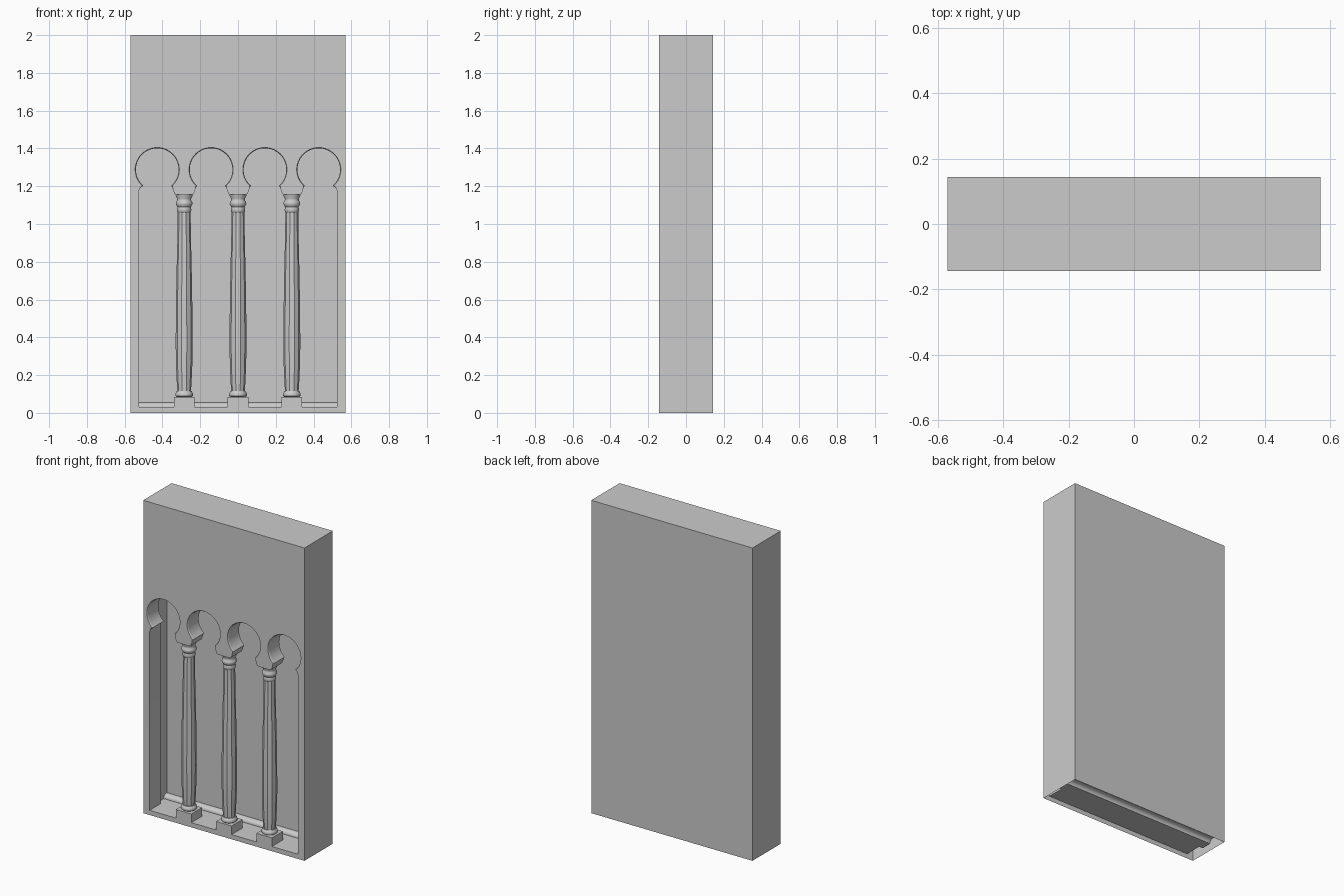
import bpy, bmesh, math

if "Cube" in bpy.data.objects:
    bpy.data.objects.remove(bpy.data.objects["Cube"])

W, TOP, SILL = 0.57, 2.0, 0.03          # half width, height, floor level
F, B = -0.143, 0.143                    # front and back faces
A = F + 0.11                            # rear of the arcade slab
NB, NX, NZ = F + 0.21, 0.55, 1.45       # inner chamber back, half width, ceiling
STEP, R, CZ, JAMB = 0.285, 0.117, 1.288, 0.525
PILLARS = [-STEP, 0, STEP]


def finish(bm, name, angle=30):
    bmesh.ops.remove_doubles(bm, verts=bm.verts, dist=1e-5)
    bmesh.ops.recalc_face_normals(bm, faces=bm.faces)
    mesh = bpy.data.meshes.new(name)
    bm.to_mesh(mesh)
    bm.free()
    ob = bpy.data.objects.new(name, mesh)
    bpy.context.collection.objects.link(ob)
    bpy.ops.object.select_all(action='DESELECT')
    ob.select_set(True)
    bpy.context.view_layer.objects.active = ob
    bpy.ops.object.shade_smooth_by_angle(angle=math.radians(angle))
    return ob


def face(bm, pts):
    return bm.faces.new([bm.verts.new(p) for p in pts])


def opening(r):
    """Outline of the arcade: jamb, four horseshoe arches, three capitals, jamb."""
    pts = [(-JAMB, SILL), (-JAMB, 1.17), (-0.52, 1.19)]
    end = math.asin(0.085 / r)
    n = 32
    for i in range(4):
        cx = (i - 1.5) * STEP
        for k in range(n + 1):
            a = math.pi + end - (math.pi + 2 * end) * k / n
            pts.append((cx + r * math.cos(a), CZ + r * math.sin(a)))
        if i < 3:                       # capital hanging between two arches
            p = PILLARS[i]
            half = [(0.060, 1.188), (0.055, 1.170), (0.050, 1.160), (0.042, 1.155)]
            pts += [(p - w, z) for w, z in half]
            pts += [(p + w, z) for w, z in reversed(half)]
    return pts + [(0.52, 1.19), (JAMB, 1.17), (JAMB, SILL)]


# Hollow wall shell with pierced front
bm = bmesh.new()
outer_loop, loop = opening(R), opening(R - 0.004)


def frame(y, w, z0, z1, hole):
    outer = [(-w, z0), (-w, z1), (w, z1), (w, z0)]
    face(bm, [(x, y, z) for x, z in outer + hole[::-1]])


frame(F, W, 0, TOP, outer_loop)
frame(A, NX, SILL, NZ, loop)
face(bm, [(-W, F, 0), (W, F, 0), (JAMB, F, SILL), (-JAMB, F, SILL)])
face(bm, [(-W, B, 0), (W, B, 0), (W, B, TOP), (-W, B, TOP)])
face(bm, [(-W, F, TOP), (W, F, TOP), (W, B, TOP), (-W, B, TOP)])
for s in (-W, W):
    face(bm, [(s, F, 0), (s, B, 0), (s, B, TOP), (s, F, TOP)])

# Jambs, soffits and sill running through the slab, with a small arch chamfer
rings = [(F, outer_loop), (F + 0.006, loop), (A, loop)]
for (ya, la), (yb, lb) in zip(rings, rings[1:]):
    for i in range(len(la)):
        j = (i + 1) % len(la)
        quad = [(la[i], ya), (la[j], ya), (lb[j], yb), (lb[i], yb)]
        face(bm, [(p[0], y, p[1]) for p, y in quad])

# Chamber floor, rounded baseboard, rear wall and ceiling
base = [(NB - 0.032, SILL), (NB - 0.032, 0.038), (NB - 0.028, 0.046),
        (NB - 0.020, 0.052), (NB - 0.010, 0.055), (NB, 0.056)]
section = base + [(NB, NZ), (A, NZ)]
y0 = base[0][0]
face(bm, [(-NX, A, SILL), (-JAMB, A, SILL), (JAMB, A, SILL), (NX, A, SILL),
          (NX, y0, SILL), (-NX, y0, SILL)])
for (ya, za), (yb, zb) in zip(section, section[1:]):
    face(bm, [(-NX, ya, za), (NX, ya, za), (NX, yb, zb), (-NX, yb, zb)])
for s in (-NX, NX):
    face(bm, [(s, A, SILL)] + [(s, y, z) for y, z in section])
finish(bm, "arcade_wall")


def lathe(name, profile, cx, sides, flute=1.0, angle=40):
    bm = bmesh.new()
    cy = (F + A) / 2
    rings = []
    for r, z in profile:
        ring = []
        for k in range(sides):
            a = 2 * math.pi * k / sides
            rr = r * (flute if k % 2 else 1)
            ring.append(bm.verts.new((cx + rr * math.cos(a), cy + rr * math.sin(a), z)))
        rings.append(ring)
    for lo, hi in zip(rings, rings[1:]):
        for k in range(sides):
            j = (k + 1) % sides
            bm.faces.new((lo[k], lo[j], hi[j], hi[k]))
    bm.faces.new(rings[0][::-1])
    bm.faces.new(rings[-1])
    return finish(bm, name, angle)


# Columns: plinth, base ring, fluted shaft, ringed neck
BASE = [(0.040, 0.085), (0.046, 0.090), (0.047, 0.100), (0.044, 0.108),
        (0.041, 0.111), (0.040, 0.117)]
SHAFT = [(0.036, 0.115), (0.039, 0.16), (0.043, 0.25), (0.045, 0.36), (0.044, 0.50),
         (0.042, 0.65), (0.039, 0.80), (0.036, 0.92), (0.034, 1.07)]
NECK = [(0.032, 1.060), (0.037, 1.066), (0.038, 1.078), (0.035, 1.090), (0.038, 1.094),
        (0.044, 1.105), (0.043, 1.116), (0.037, 1.124), (0.037, 1.134), (0.044, 1.148),
        (0.045, 1.155)]
for i, px in enumerate(PILLARS):
    bm = bmesh.new()
    bmesh.ops.create_cube(bm, size=1)
    for v in bm.verts:
        v.co = (px + v.co.x * 0.11, (F + A) / 2 + v.co.y * 0.11,
                SILL + (v.co.z + 0.5) * 0.055)
    finish(bm, f"plinth_{i + 1}")
    lathe(f"column_base_{i + 1}", BASE, px, 24)
    lathe(f"column_shaft_{i + 1}", SHAFT, px, 20, flute=0.95, angle=27)
    lathe(f"column_neck_{i + 1}", NECK, px, 24, angle=50)
